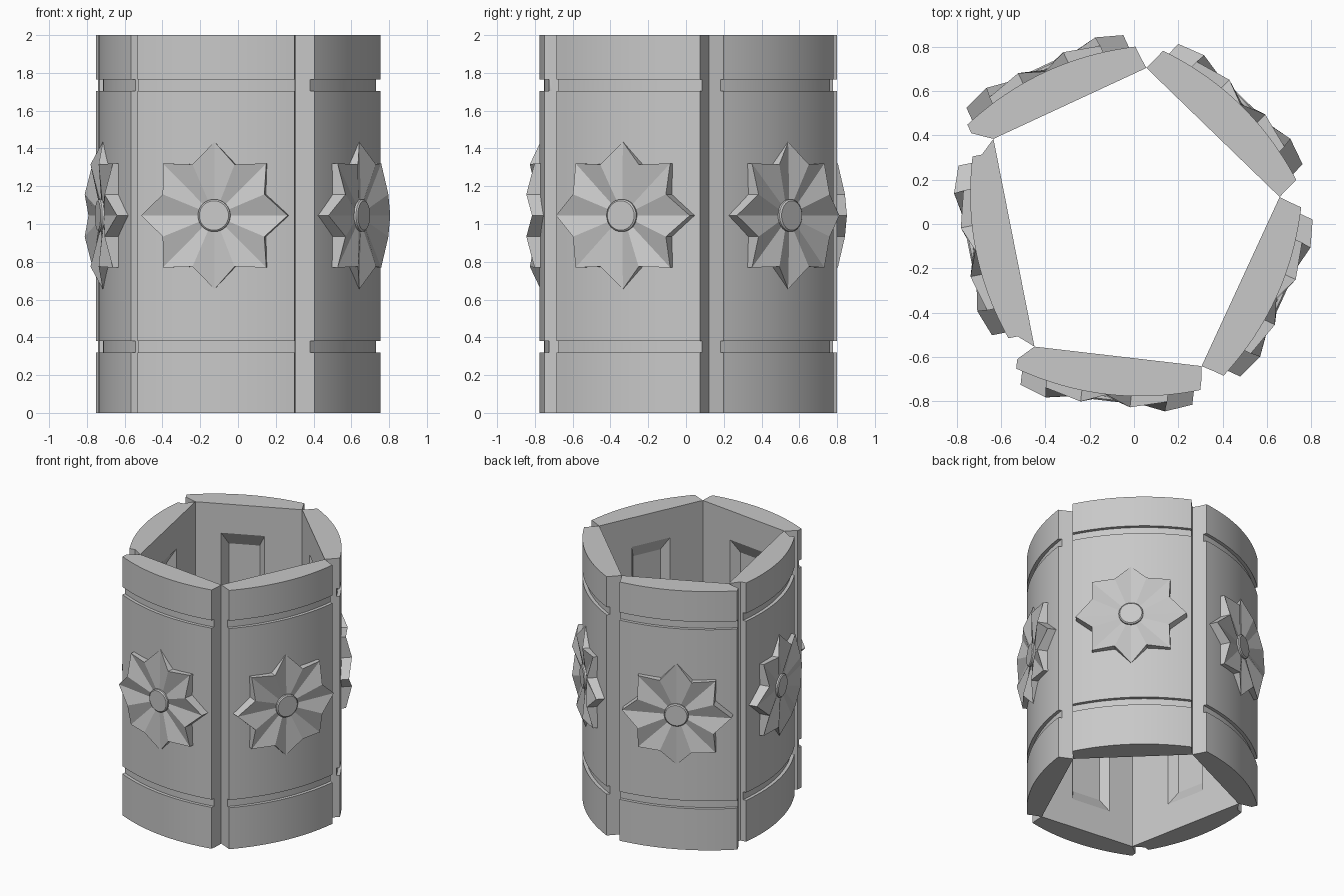
import bpy, bmesh, math
from mathutils import Vector

old = bpy.data.objects.get("Cube")
if old:
    bpy.data.objects.remove(old, do_unlink=True)

stone = bpy.data.materials.new("grey_stone")
stone.use_nodes = True
stone.diffuse_color = (0.58, 0.58, 0.58, 1)
stone.node_tree.nodes["Principled BSDF"].inputs["Base Color"].default_value = stone.diffuse_color

HEIGHT = 2.0
HALF = 0.418       # half width of a panel
EDGE = 0.108       # panel thickness at its ends
BULGE = 0.068      # extra thickness in the middle
GROOVE = 0.025
ROSE_Z = 1.045


def loft(name, rings, place):
    """Skin closed rings of (along, out, up) points and cap both ends."""
    bm = bmesh.new()
    rows = [[bm.verts.new(place(*p)) for p in ring] for ring in rings]
    n = len(rows[0])
    for a, b in zip(rows, rows[1:]):
        for i in range(n):
            j = (i + 1) % n
            bm.faces.new((a[i], a[j], b[j], b[i]))
    bm.faces.new(rows[0])
    bm.faces.new(rows[-1])
    bmesh.ops.recalc_face_normals(bm, faces=bm.faces)
    mesh = bpy.data.meshes.new(name)
    bm.to_mesh(mesh)
    bm.free()
    mesh.materials.append(stone)
    ob = bpy.data.objects.new(name, mesh)
    bpy.context.collection.objects.link(ob)
    return ob


def activate(ob):
    bpy.ops.object.select_all(action='DESELECT')
    ob.select_set(True)
    bpy.context.view_layer.objects.active = ob


def panel_profile(half_chord, shift, sink):
    """Flat inside, straight ends, bowed outside."""
    steps = 20
    arc = []
    for i in range(steps + 1):
        s = 1 - 2 * i / steps
        arc.append((shift + HALF * s, EDGE + BULGE * (1 - s * s) - sink))
    return ([(-half_chord, 0), (half_chord, 0), (shift + HALF, 0.065)]
            + arc + [(shift - HALF, 0.065)])


def circle_ring(radius, out, shift, count):
    return [(shift + radius * math.cos(math.tau * i / count), out,
             ROSE_Z + radius * math.sin(math.tau * i / count)) for i in range(count)]


def star_ring(tip, valley, tip_out, valley_out, shift):
    ring = []
    for i in range(16):
        a = math.tau * i / 16
        r, out = (valley, valley_out) if i % 2 else (tip, tip_out)
        ring.append((shift + r * math.cos(a), out, ROSE_Z + r * math.sin(a)))
    return ring


def rect_ring(half_width, bottom, top, out, shift):
    return [(shift - half_width, out, bottom), (shift + half_width, out, bottom),
            (shift + half_width, out, top), (shift - half_width, out, top)]


def build_side(label, start, end, shift):
    start, end = Vector(start), Vector(end)
    mid = (start + end) / 2
    along = (end - start).normalized()
    outward = Vector((along.y, -along.x))

    def place(t, n, z):
        p = mid + along * t + outward * n
        return (p.x, p.y, z)

    # bowed panel with two horizontal grooves
    levels = [(0, 0), (0.32, 0), (0.32, GROOVE), (0.38, GROOVE), (0.38, 0),
              (1.705, 0), (1.705, GROOVE), (1.765, GROOVE), (1.765, 0), (HEIGHT, 0)]
    half_chord = (end - start).length / 2
    rings = [[(t, n, z) for t, n in panel_profile(half_chord, shift, sink)]
             for z, sink in levels]
    panel = loft(label + "_panel", rings, place)

    # tapered recess on the inside
    cutter = loft("recess_cutter", [rect_ring(0.17, 0.19, 1.81, -0.02, shift),
                                    rect_ring(0.11, 0.33, 1.67, 0.06, shift)], place)
    cutter.hide_render = True
    activate(panel)
    cut = panel.modifiers.new("recess", 'BOOLEAN')
    cut.operation = 'DIFFERENCE'
    cut.solver = 'EXACT'
    cut.object = cutter
    bpy.ops.object.modifier_apply(modifier=cut.name)
    bpy.data.objects.remove(cutter, do_unlink=True)
    bpy.ops.object.shade_smooth_by_angle(angle=math.radians(20))

    # eight-pointed faceted rosette
    loft(label + "_rosette", [star_ring(0.39, 0.293, 0.09, 0.09, shift),
                              star_ring(0.39, 0.293, 0.178, 0.222, shift),
                              circle_ring(0.08, 0.186, shift, 16)], place)

    # round button in the rosette centre
    button = loft(label + "_button", [circle_ring(0.086, 0.15, shift, 32),
                                      circle_ring(0.086, 0.198, shift, 32),
                                      circle_ring(0.078, 0.205, shift, 32)], place)
    activate(button)
    bpy.ops.object.shade_smooth_by_angle(angle=math.radians(30))


# inner corners of the five-sided ring, counter-clockwise
corners = [(-0.449, -0.553), (0.305, -0.641), (0.657, 0.122),
           (0.056, 0.704), (-0.634, 0.384)]
labels = ["front", "left_front", "left_back", "back", "right"]
shifts = [-0.032, 0, 0, 0.042, 0]
for i in range(5):
    build_side(labels[i], corners[i], corners[(i + 1) % 5], shifts[i])
